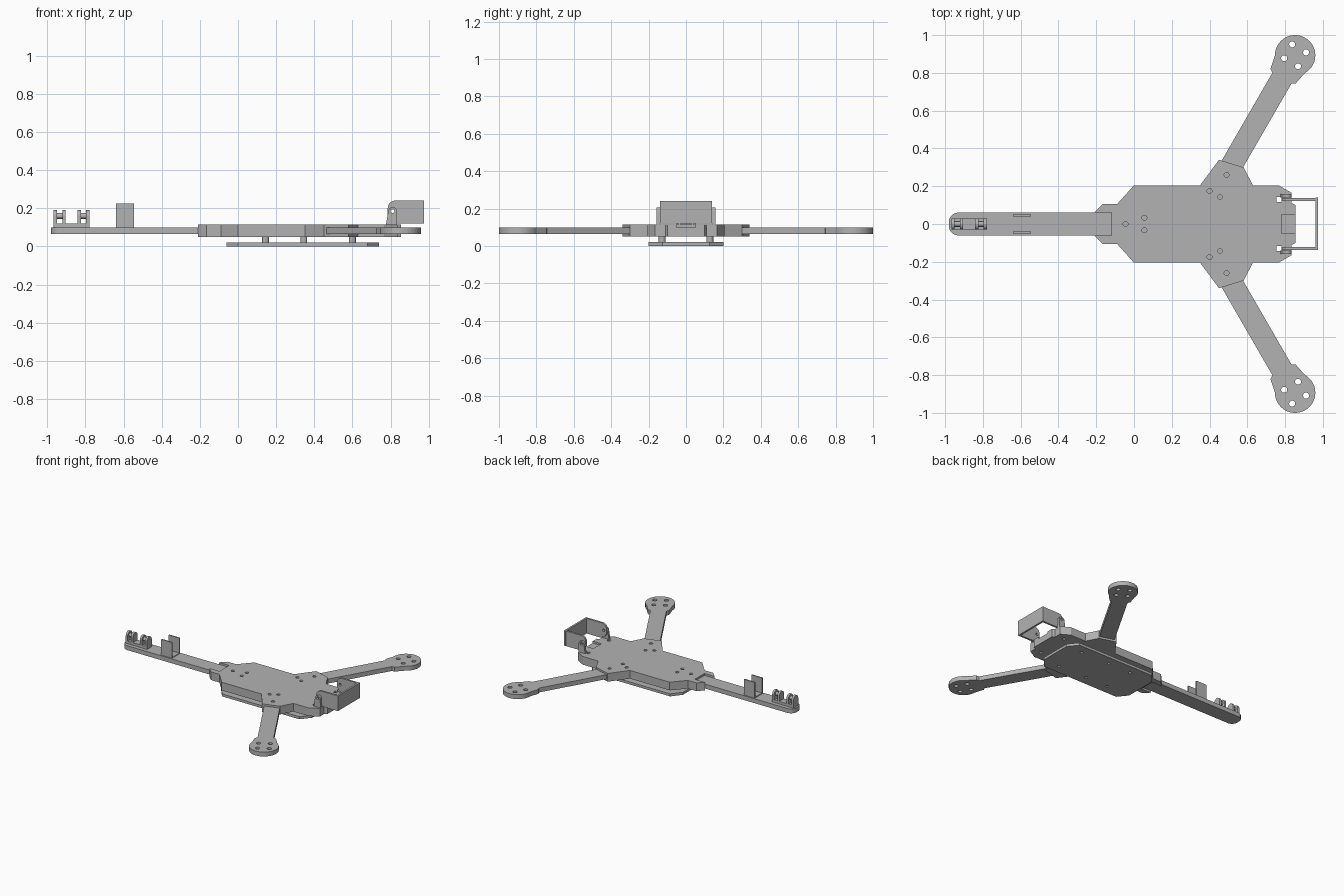
import bpy, bmesh
from math import sin, cos, radians

cube = bpy.data.objects.get("Cube")
if cube:
    bpy.data.objects.remove(cube, do_unlink=True)

grey = bpy.data.materials.new("plain_grey")
grey.use_nodes = True
COLOUR = (0.45, 0.45, 0.45, 1)
grey.diffuse_color = COLOUR
grey.node_tree.nodes["Principled BSDF"].inputs["Base Color"].default_value = COLOUR

AXES = {"x": lambda u, v, w: (w, u, v),
        "y": lambda u, v, w: (u, w, v),
        "z": lambda u, v, w: (u, v, w)}


def arc(cx, cy, r, start, end, n=12):
    """Points along a circular arc, angles in degrees."""
    steps = [radians(start + (end - start) * i / n) for i in range(n + 1)]
    return [(cx + r * cos(a), cy + r * sin(a)) for a in steps]


def rect(x0, x1, y0, y1):
    return [(x0, y0), (x1, y0), (x1, y1), (x0, y1)]


def disc(x, y, r):
    return arc(x, y, r, 0, 360, 20)[:-1]


def mirrored(half):
    """Close an outline by reflecting its +y half."""
    return half + [(x, -y) for x, y in reversed(half)]


def prism(name, outlines, lo, hi, axis="z"):
    """Extrude one or more outlines between two levels."""
    bm = bmesh.new()
    for pts in outlines:
        face = bm.faces.new([bm.verts.new(AXES[axis](u, v, lo)) for u, v in pts])
        new = bmesh.ops.extrude_face_region(bm, geom=[face])["geom"]
        verts = [g for g in new if isinstance(g, bmesh.types.BMVert)]
        bmesh.ops.translate(bm, verts=verts, vec=AXES[axis](0, 0, hi - lo))
    bmesh.ops.recalc_face_normals(bm, faces=bm.faces)
    mesh = bpy.data.meshes.new(name)
    bm.to_mesh(mesh)
    bm.free()
    mesh.materials.append(grey)
    obj = bpy.data.objects.new(name, mesh)
    bpy.context.collection.objects.link(obj)
    return obj


def cut(obj, outlines, lo, hi, axis="z"):
    """Subtract extruded outlines from a part."""
    cutter = prism("cutter", outlines, lo, hi, axis)
    mod = obj.modifiers.new("cut", "BOOLEAN")
    mod.operation, mod.solver, mod.object = "DIFFERENCE", "EXACT", cutter
    bpy.context.view_layer.update()
    graph = bpy.context.evaluated_depsgraph_get()
    mesh = bpy.data.meshes.new_from_object(obj.evaluated_get(graph))
    obj.modifiers.clear()
    obj.data = mesh
    bpy.data.objects.remove(cutter, do_unlink=True)


# Body with a notch for the tail boom
body = prism("body", [mirrored([
    (-0.12, 0.06), (-0.21, 0.06), (-0.165, 0.105), (-0.09, 0.105), (0, 0.205),
    (0.35, 0.205), (0.45, 0.34), (0.58, 0.30), (0.63, 0.205), (0.765, 0.205),
    (0.835, 0.165), (0.835, 0.11), (0.855, 0.1)])], 0.05, 0.115)
screws = [(-0.045, 0)] + [(x, s * y) for s in (1, -1) for x, y in
                          ((0.055, 0.033), (0.40, 0.175), (0.455, 0.143), (0.49, 0.26))]
cut(body, [disc(x, y, 0.013) for x, y in screws], 0.09, 0.13)
cut(body, [rect(0.755, 0.78, s * 0.13 - 0.013, s * 0.13 + 0.013) for s in (1, -1)], 0.03, 0.13)
cut(body, [rect(0.78, 0.9, -0.05, 0.05)], 0.1, 0.13)

# Lower plate hung on standoffs
posts = [(x, s * 0.128) for x in (0.145, 0.345, 0.60) for s in (1, -1)]
plate = prism("lower_plate", [mirrored([
    (-0.06, 0.125), (0, 0.2), (0.68, 0.2), (0.74, 0.125)])], 0, 0.02)
cut(plate, [disc(x, y, 0.011) for x, y in posts], -0.01, 0.012)
prism("standoffs", [disc(x, y, 0.018) for x, y in posts], 0.018, 0.052)

# Front arms with round motor pads
for side, label in ((1, "left"), (-1, "right")):
    def place(pts):
        c, s = cos(radians(60)), sin(radians(60))
        return [(0.853 + a * c + p * s, side * (0.893 + a * s - p * c)) for a, p in pts]
    outline = [(-0.78, -0.058), (-0.14, -0.058), (-0.127, -0.077)]
    outline += arc(0, 0, 0.107, -120, 120, 28)
    outline += [(-0.127, 0.077), (-0.14, 0.058), (-0.78, 0.058)]
    arm = prism(label + "_arm", [place(outline)], 0.065, 0.1)
    holes = [disc(0.06 * cos(radians(a)), 0.06 * sin(radians(a)), 0.016)
             for a in (45, 135, 225, 315)]
    cut(arm, [place(h) for h in holes], 0.04, 0.12)

# Tail boom with rounded end
prism("tail_boom", [mirrored([(-0.11, 0.06)] + arc(-0.93, 0.01, 0.05, 90, 180))], 0.065, 0.1)

# Thin upright plates on the boom
for s in (1, -1):
    prism("boom_clip_plate", [rect(-0.64, -0.545, s * 0.046 - 0.005, s * 0.046 + 0.005)], 0.095, 0.225)
prism("boom_clip_base", [rect(-0.64, -0.545, -0.05, 0.05)], 0.095, 0.106)

# Tail hinge: base and two forked lugs
prism("hinge_base", [rect(-0.965, -0.78, -0.03, 0.03)], 0.095, 0.12)
lug = [(-0.03, 0.1), (0.03, 0.1)] + arc(0, 0.16, 0.03, 0, 180)
for x in (-0.935, -0.81):
    for s in (1, -1):
        prism("hinge_lug", [lug], x + s * 0.0225 - 0.0085, x + s * 0.0225 + 0.0085, "x")
    prism("hinge_pin", [disc(0, 0.16, 0.015)], x - 0.02, x + 0.02, "x")

# Camera bracket: face plate and two cheeks on pivot ears
prism("camera_face", [rect(0.96, 0.975, -0.135, 0.14)], 0.12, 0.24)
cheek = [(0.975, 0.12), (0.975, 0.24)] + arc(0.825, 0.2, 0.04, 90, 180)
cheek += [(0.785, 0.165), (0.80, 0.14), (0.835, 0.12)]
ear = [(0.775, 0.11), (0.835, 0.11)] + arc(0.81, 0.183, 0.023, 0, 180)
for s in (1, -1):
    lo, hi = sorted((s * 0.123, s * 0.138))
    side_cheek = prism("camera_cheek", [cheek], lo, hi, "y")
    cut(side_cheek, [disc(0.81, 0.185, 0.01)], lo - 0.02, hi + 0.02, "y")
    lo, hi = sorted((s * 0.14, s * 0.158))
    pivot = prism("pivot_ear", [ear], lo, hi, "y")
    cut(pivot, [disc(0.81, 0.185, 0.01)], lo - 0.02, hi + 0.02, "y")
